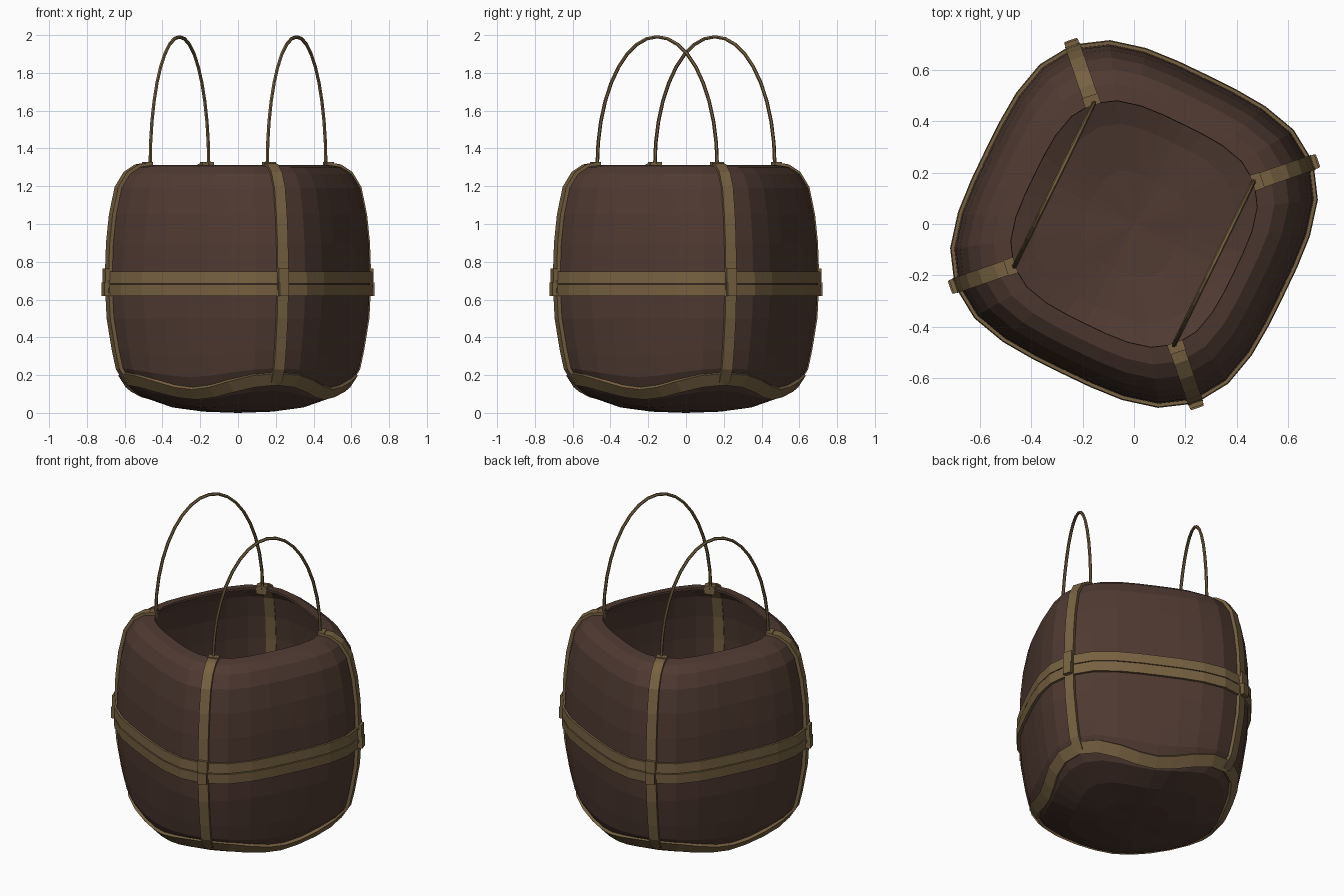
import bpy, bmesh, math
from mathutils import Vector, Matrix

if "Cube" in bpy.data.objects:
    bpy.data.objects.remove(bpy.data.objects["Cube"])

A = 0.63                      # half width of the bag
N = 3.3                       # squareness of the plan outline
TURN = math.radians(-26)      # bag is turned about z
SEG = 32
# (relative width, height) from base to rim
PROFILE = [(0.3, 0.006), (0.56, 0.025), (0.78, 0.07), (0.855, 0.12), (0.915, 0.19),
           (0.945, 0.3), (0.985, 0.5), (1.0, 0.7), (0.99, 0.9), (0.967, 1.05),
           (0.925, 1.19), (0.86, 1.265), (0.78, 1.302), (0.685, 1.312)]


def material(name, rgb):
    m = bpy.data.materials.new(name)
    m.diffuse_color = (*rgb, 1)
    m.use_nodes = True
    m.node_tree.nodes["Principled BSDF"].inputs["Base Color"].default_value = m.diffuse_color
    return m


LEATHER = material("dark_brown_leather", (0.078, 0.042, 0.031))
TAN = material("tan_strap", (0.185, 0.122, 0.054))


def surf(th, z):
    """Point on the bag surface at plan angle th and nominal height z."""
    z = min(max(z, PROFILE[0][1]), PROFILE[-1][1])
    for (s0, z0), (s1, z1) in zip(PROFILE, PROFILE[1:]):
        if z <= z1:
            s = s0 + (s1 - s0) * (z - z0) / (z1 - z0)
            break
    c, d = math.cos(th), math.sin(th)
    r = A * s * (abs(c) ** N + abs(d) ** N) ** (-1 / N)
    # bottom corners are lifted like those of a rounded cube
    lift = 0.09 * math.sin(2 * th) ** 2 * s * s * max(0, 1 - z / 0.5)
    return Vector((r * math.cos(th + TURN), r * math.sin(th + TURN), z + lift))


def normal(th, z):
    e = 0.012
    a = surf(th + e, z) - surf(th - e, z)
    b = surf(th, z + e) - surf(th, z - e)
    return a.cross(b).normalized()


def finish(bm, name, mat):
    me = bpy.data.meshes.new(name)
    bm.to_mesh(me)
    bm.free()
    me.materials.append(mat)
    ob = bpy.data.objects.new(name, me)
    bpy.context.collection.objects.link(ob)
    return ob


def ribbon(name, path, width, inner, outer, closed=False):
    """Flat strap following (angle, height) pairs on the bag surface."""
    pts = [surf(*p) for p in path]
    nor = [normal(*p) for p in path]
    n = len(pts)
    bm = bmesh.new()
    rows = []
    for i in range(n):
        if closed:
            t = pts[(i + 1) % n] - pts[i - 1]
        else:
            t = pts[min(i + 1, n - 1)] - pts[max(i - 1, 0)]
        side = t.cross(nor[i]).normalized() * width / 2
        rows.append([bm.verts.new(pts[i] + side * a + nor[i] * o)
                     for a, o in ((-1, inner), (1, inner), (1, outer), (-1, outer))])
    for i in range(n if closed else n - 1):
        p, q = rows[i], rows[(i + 1) % n]
        for k in range(4):
            bm.faces.new((p[k], p[(k + 1) % 4], q[(k + 1) % 4], q[k]))
    if not closed:
        bm.faces.new(rows[0])
        bm.faces.new(rows[-1])
    bmesh.ops.recalc_face_normals(bm, faces=bm.faces)
    return finish(bm, name, TAN)


def box(name, centre, size, angle):
    bm = bmesh.new()
    bmesh.ops.create_cube(bm, size=1, matrix=Matrix.Translation(centre)
                          @ Matrix.Rotation(angle, 4, 'Z') @ Matrix.Diagonal((*size, 1)))
    return finish(bm, name, TAN)


angles = [2 * math.pi * i / SEG for i in range(SEG)]
corners = [math.pi / 4 + i * math.pi / 2 for i in range(4)]

# bag body: open shell
bm = bmesh.new()
rings = [[bm.verts.new(surf(t, z)) for t in angles] for s, z in PROFILE]
base = bm.verts.new((0, 0, 0))
for j in range(SEG):
    k = (j + 1) % SEG
    bm.faces.new((base, rings[0][k], rings[0][j]))
    for lo, hi in zip(rings, rings[1:]):
        bm.faces.new((lo[j], lo[k], hi[k], hi[j]))
body = finish(bm, "bag_body", LEATHER)
shell = body.modifiers.new("shell", 'SOLIDIFY')
shell.thickness = 0.012
shell.offset = -1

# double belt round the middle
ribbon("lower_belt", [(t, 0.65) for t in angles], 0.062, -0.005, 0.016, True)
ribbon("upper_belt", [(t, 0.716) for t in angles], 0.062, -0.005, 0.013, True)

# strap round the bottom edge
ribbon("bottom_strap", [(t, 0.105 + 0.03 * math.sin(2 * t) ** 2) for t in angles],
       0.075, -0.01, 0.012, True)

# corner straps with belt keepers and rim clips
for i, c in enumerate(corners):
    heights = [z for s, z in PROFILE if z >= 0.12]
    ribbon(f"corner_strap_{i + 1}", [(c, z) for z in heights], 0.06, -0.024, 0.014)
    ang = c + TURN
    out = Vector((math.cos(ang), math.sin(ang), 0))
    r = surf(c, 0.7).xy.length
    box(f"lower_keeper_{i + 1}", out * (r + 0.008) + Vector((0, 0, 0.655)),
        (0.052, 0.052, 0.07), ang)
    box(f"upper_keeper_{i + 1}", out * (r + 0.002) + Vector((0, 0, 0.728)),
        (0.052, 0.056, 0.075), ang)
    rim = surf(c, 1.312).xy.length
    box(f"rim_clip_{i + 1}", out * (rim + 0.012) + Vector((0, 0, 1.302)),
        (0.04, 0.064, 0.052), ang)

# two arched handles
for name, sign in (("left_handle", 1), ("right_handle", -1)):
    p, q = Vector((-0.465, -0.165, 1.31)) , Vector((-0.155, 0.47, 1.31))
    mid, half = (p + q) / 2, (q - p) / 2
    cu = bpy.data.curves.new(name, 'CURVE')
    cu.dimensions = '3D'
    cu.bevel_depth = 0.0095
    cu.bevel_resolution = 1
    cu.use_fill_caps = True
    sp = cu.splines.new('POLY')
    steps = 18
    sp.points.add(steps)
    for k in range(steps + 1):
        a = math.pi * k / steps
        v = mid - half * math.cos(a)
        sp.points[k].co = (sign * v.x, sign * v.y, 1.31 + 0.681 * math.sin(a), 1)
    cu.materials.append(TAN)
    sp.use_smooth = False
    bpy.context.collection.objects.link(bpy.data.objects.new(name, cu))
